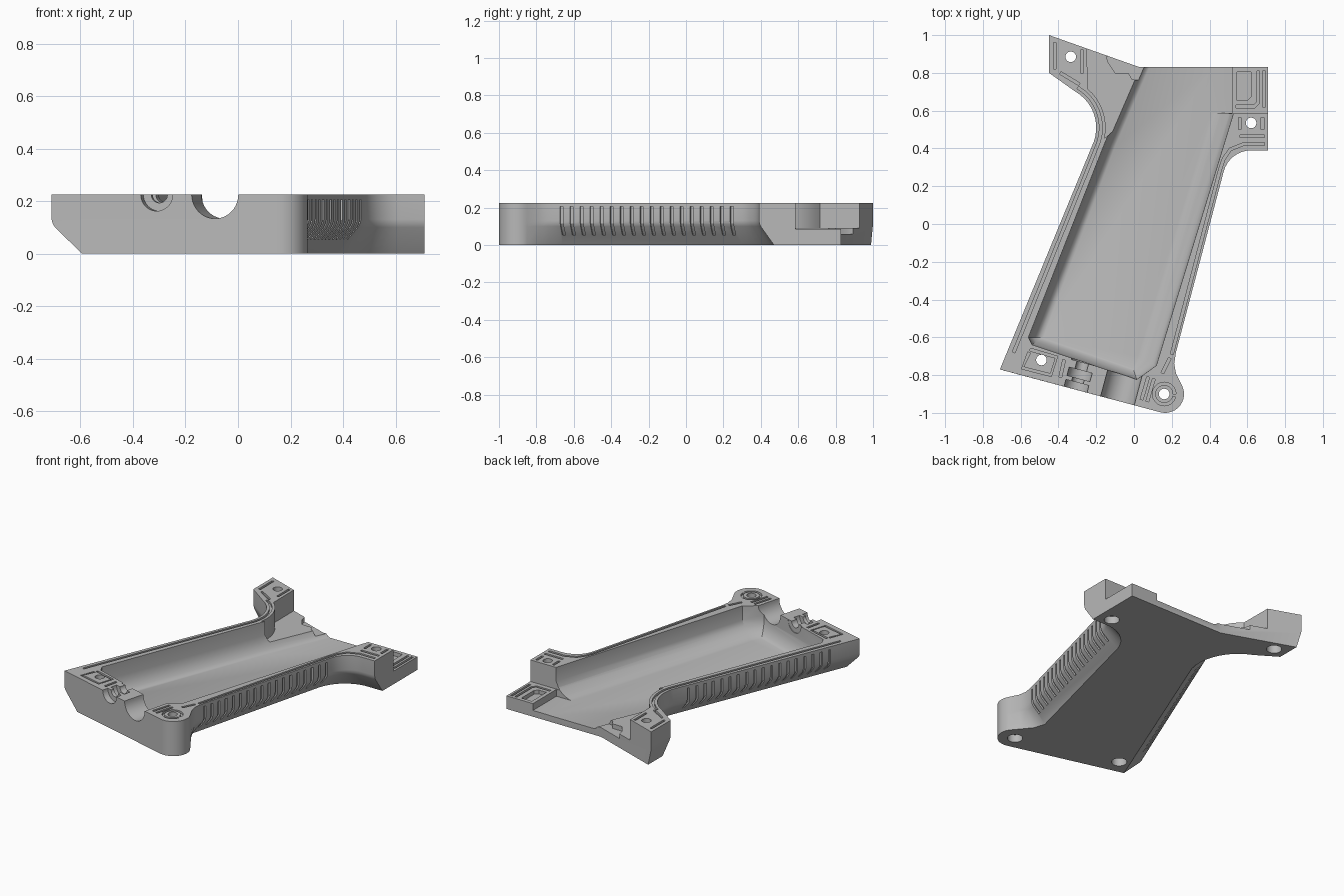
import bpy, bmesh, math
from mathutils import Vector, Matrix

old = bpy.data.objects.get("Cube")
if old:
    bpy.data.objects.remove(old, do_unlink=True)

TOP = 0.225
FLOOR = 0.04

grey = bpy.data.materials.new("plain grey")
grey.use_nodes = True
grey.diffuse_color = (0.48, 0.48, 0.48, 1)
shader = grey.node_tree.nodes["Principled BSDF"]
shader.inputs["Base Color"].default_value = grey.diffuse_color
shader.inputs["Roughness"].default_value = 0.6


def make_object(name, bm):
    bmesh.ops.recalc_face_normals(bm, faces=bm.faces)
    mesh = bpy.data.meshes.new(name)
    bm.to_mesh(mesh)
    bm.free()
    mesh.materials.append(grey)
    obj = bpy.data.objects.new(name, mesh)
    bpy.context.collection.objects.link(obj)
    return obj


def skin(bm, rings):
    """Join equal rings of points into a closed solid."""
    loops = [[bm.verts.new(p) for p in ring] for ring in rings]
    count = len(loops[0])
    for low, high in zip(loops, loops[1:]):
        for i in range(count):
            j = (i + 1) % count
            bm.faces.new((low[i], low[j], high[j], high[i]))
    bm.faces.new(loops[0][::-1])
    bm.faces.new(loops[-1])


def loft(name, outline, levels):
    """Outline rows are x, y and the full inset; levels are height and inset share."""
    bm = bmesh.new()
    skin(bm, [[(x + dx * f, y + dy * f, z) for x, y, dx, dy in outline] for z, f in levels])
    return make_object(name, bm)


def arc(cx, cy, radius, start, end, steps, inset_a=0, inset_b=0):
    rows = []
    for i in range(steps + 1):
        t = i / steps
        a = math.radians(start + (end - start) * t)
        inset = inset_a + (inset_b - inset_a) * t
        c, s = math.cos(a), math.sin(a)
        rows.append((cx + radius * c, cy + radius * s, inset * c, inset * s))
    return rows


def cut(cutter):
    mod = body.modifiers.new("cut", "BOOLEAN")
    mod.operation = "DIFFERENCE"
    mod.solver = "EXACT"
    mod.object = cutter
    bpy.context.view_layer.objects.active = body
    bpy.ops.object.modifier_apply(modifier=mod.name)
    bpy.data.objects.remove(cutter, do_unlink=True)


def cut_prism(points, low, high=0.3):
    bm = bmesh.new()
    skin(bm, [[(p[0], p[1], z) for p in points] for z in (low, high)])
    cut(make_object("prism_cutter", bm))


def cut_groove(path, width=0.015, depth=0.014):
    pts = [Vector(p[:2]) for p in path]
    left, right = [], []
    for i, p in enumerate(pts):
        along = pts[min(i + 1, len(pts) - 1)] - pts[max(i - 1, 0)]
        side = Vector((-along.y, along.x)).normalized() * width / 2
        left.append(p + side)
        right.append(p - side)
    cut_prism(left + right[::-1], TOP - depth)


def cut_cylinder(centre, axis, radius, length):
    bm = bmesh.new()
    turn = Vector(axis).to_track_quat("Z", "Y").to_matrix().to_4x4()
    bmesh.ops.create_cone(bm, cap_ends=True, segments=40, radius1=radius, radius2=radius,
                          depth=length, matrix=Matrix.Translation(centre) @ turn)
    cut(make_object("round_cutter", bm))


# Outer body with bevelled lower sides
outline = [(-0.71, -0.77, 0.115, -0.031)]
outline += arc(0.165, -0.9, 0.1, -105, 30, 12)
outline += [(0.222, -0.79, -0.02, 0), (0.213, -0.74, -0.06, 0.01), (0.222, -0.68, -0.09, 0.02)]
outline += arc(0.62, 0.24, 0.15, 166, 90, 8, 0.1, 0.08)
outline += [(0.71, 0.39, 0, 0.08), (0.71, 0.83, 0, 0), (0.03, 0.83, 0, 0),
            (-0.45, 1.0, 0.03, -0.011), (-0.45, 0.8, 0.03, 0.04)]
outline += arc(-0.42, 0.51, 0.22, 60, -20, 10, 0.06, 0.11)
body = loft("grip_half", outline, [(0, 1), (0.008, 0.93), (0.1, 0.11), (0.115, 0.03), (0.13, 0), (TOP, 0)])

# Main hollow, with a steep left side and a broad fillet on the right
hollow = [(0.07, 0.95, 0.055, -0.02), (-0.155, 0.43, 0.055, -0.02), (-0.56, -0.6, 0.06, 0),
          (-0.54, -0.64, 0.06, 0.04), (0.015, -0.825, -0.02, 0.06), (0.12, -0.75, -0.1, 0.05),
          (0.53, 0.59, -0.12, 0), (0.53, 0.95, -0.12, 0)]
cut(loft("hollow_cutter", hollow,
         [(FLOOR, 1), (0.045, 0.8), (0.056, 0.6), (0.075, 0.37), (0.1, 0.17), (0.135, 0.04), (0.3, 0)]))

# Open back end, low lug and stepped horn shelf
cut_prism([(0.15, 0.588), (0.52, 0.588), (0.52, 0.97), (0.15, 0.97)], FLOOR + 0.0007)
cut_prism([(0.5, 0.585), (0.8, 0.585), (0.8, 0.9), (0.5, 0.9)], 0.085)
horn_curve = arc(-0.42, 0.51, 0.27, 50, -12, 8)
cut_prism([(-0.25, 1.1)] + horn_curve + [(0.02, 0.6), (0.2, 0.7), (0.2, 1.1)], 0.09)
cut_prism([(-0.16, 1), (-0.14, 0.86), (-0.1, 0.8), (-0.03, 0.8), (-0.01, 0.765),
           (0.12, 0.75), (0.12, 1)], 0.06)

# Openings through the front wall
inward = Vector((0.258, 0.966, 0))
large = Vector((-0.088, -0.937, TOP))
small = Vector((-0.31, -0.878, TOP))
cut_cylinder(large + inward * 0.08, inward, 0.092, 0.3)
cut_cylinder(small + inward * 0.08, inward, 0.032, 0.34)
cut_cylinder(small, inward, 0.063, 0.08)
cut_cylinder(small + inward * 0.085, inward, 0.063, 0.045)
cut_cylinder(small + inward * 0.2, inward, 0.063, 0.1)

# Screw holes with wider seats underneath
for x, y in [(-0.335, 0.885), (0.62, 0.535), (-0.49, -0.72), (0.16, -0.9)]:
    cut_cylinder((x, y, 0.1), (0, 0, 1), 0.028, 0.5)
    cut_cylinder((x, y, 0), (0, 0, 1), 0.045, 0.1)

# Shallow grooves along the rim
cut_groove(arc(-0.42, 0.51, 0.245, 60, -18, 8) + [(-0.637, -0.68)])
cut_groove([(0.2, -0.69), (0.456, 0.29), (0.475, 0.345), (0.51, 0.395), (0.58, 0.423), (0.69, 0.423)])
cut_groove(arc(0.16, -0.9, 0.055, 0, 345, 24))
for path in [
    [(-0.42, 0.96), (-0.42, 0.82)],
    [(-0.39, 0.8), (-0.29, 0.74)],
    [(-0.275, 0.92), (-0.275, 0.8)],
    [(0.56, 0.465), (0.69, 0.465)],
    [(0.68, 0.5), (0.68, 0.565)],
    [(0.56, 0.5), (0.56, 0.565)],
    [(-0.55, -0.665), (-0.41, -0.705), (-0.44, -0.8), (-0.59, -0.762), (-0.555, -0.68)],
    [(-0.37, -0.72), (-0.39, -0.81)],
    [(0.04, -0.93), (0.075, -0.81)],
    [(0.07, -0.94), (0.105, -0.82)],
    [(0.15, -0.79), (0.19, -0.71)],
]:
    cut_groove(path)

# Recess and angled slot in the low lug
cut_prism([(0.545, 0.655), (0.6, 0.655), (0.62, 0.675), (0.62, 0.805), (0.545, 0.805)], 0.06)
cut_prism([(0.54, 0.615), (0.64, 0.615), (0.665, 0.64), (0.665, 0.81), (0.65, 0.81),
           (0.65, 0.645), (0.635, 0.63), (0.54, 0.63)], 0.07)
cut_prism([(0.68, 0.62), (0.695, 0.62), (0.695, 0.81), (0.68, 0.81)], 0.07)


# Rows of finger slots on both sides
def cut_slots(start, end, count, width=0.017):
    start, end = Vector(start), Vector(end)
    along = (end - start).normalized()
    inside = Vector((-along.y, along.x))
    section = [(0.013, 0.205), (0.013, 0.115), (0.03, 0.09), (0.062, 0.055), (-0.05, 0.05), (-0.05, 0.205)]
    bm = bmesh.new()
    for i in range(count):
        base = start.lerp(end, i / (count - 1))
        rings = []
        for shift in (-width / 2, width / 2):
            spots = [(base + along * shift + inside * d, z) for d, z in section]
            rings.append([(p.x, p.y, z) for p, z in spots])
        skin(bm, rings)
    cut(make_object("slot_cutter", bm))


cut_slots((0.226, -0.665), (0.464, 0.245), 18)
cut_slots((-0.25, 0.335), (-0.63, -0.575), 18)

# Smooth rounded areas while keeping crisp edges
for other in bpy.context.selected_objects:
    other.select_set(False)
body.select_set(True)
bpy.context.view_layer.objects.active = body
bpy.ops.object.shade_smooth_by_angle(angle=math.radians(28))
